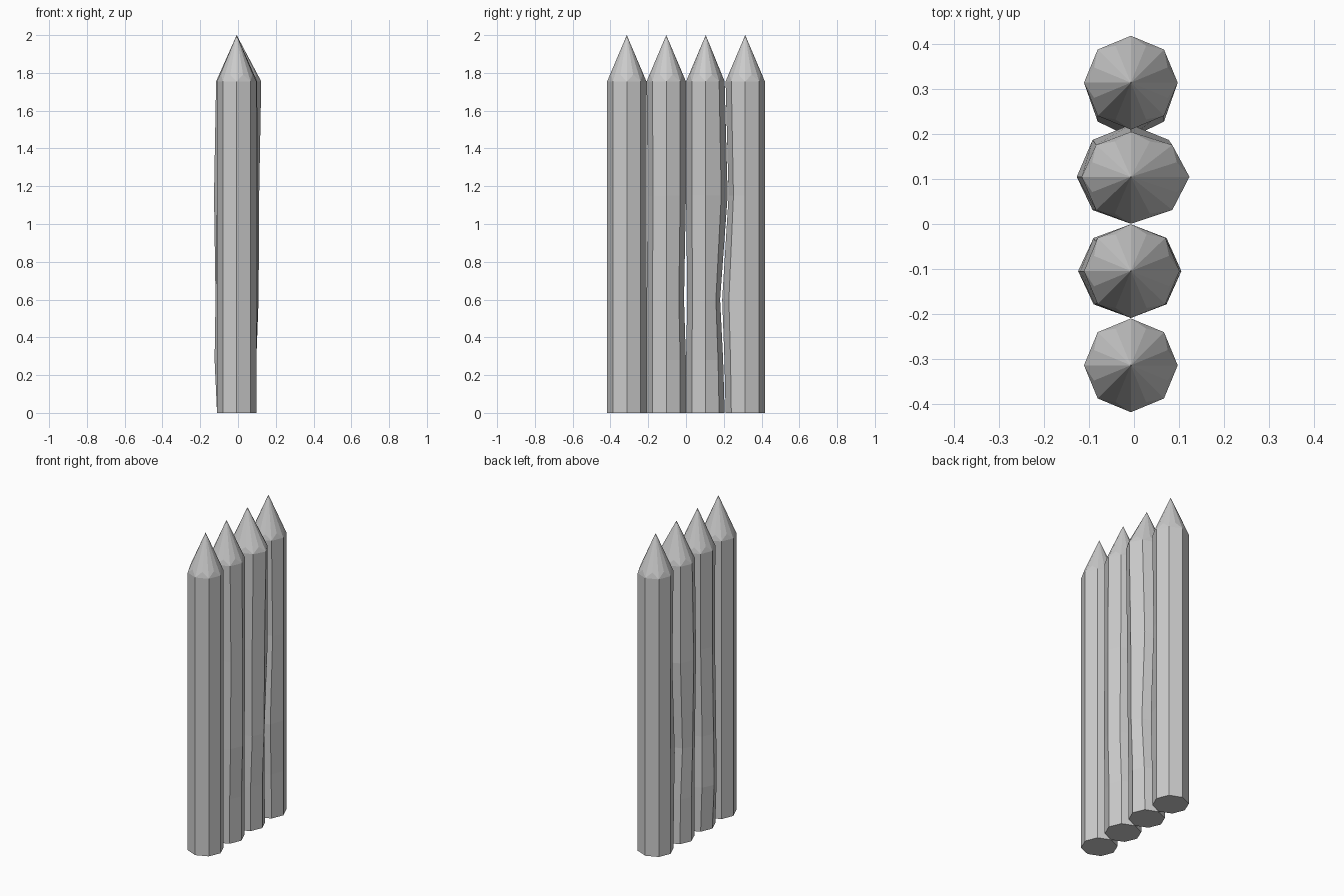
import bpy, bmesh
from math import sin, cos, tau
from mathutils import Vector

cube = bpy.data.objects.get("Cube")
if cube:
    bpy.data.objects.remove(cube)

grey = bpy.data.materials.new("plain grey")
grey.use_nodes = True
colour = (0.6, 0.6, 0.6, 1)
grey.diffuse_color = colour
grey.node_tree.nodes["Principled BSDF"].inputs["Base Color"].default_value = colour

CENTRE_X, SPACING, RADIUS, SIDES = -0.007, 0.209, 0.104, 8
LEVELS = (0, 0.28, 0.6, 1.15, 1.755)

# Surface wobble per stake: how far each side shifts at each level
WOBBLE = (
    {},
    {"-x": (0, -.013, -.008, 0, 0), "+x": (0, 0, .008, .008, .004),
     "-y": (0, 0, 0, .006, 0), "+y": (0, 0, -.01, 0, 0)},
    {"-x": (0, 0, -.008, -.016, -.005), "+x": (0, 0, .012, .015, .026),
     "-y": (0, 0, .006, 0, 0), "+y": (-.004, -.012, -.028, .012, -.004)},
    {"-y": (0, -.006, -.018, .016, 0)},
)
AXES = {"-x": Vector((-1, 0, 0)), "+x": Vector((1, 0, 0)),
        "-y": Vector((0, -1, 0)), "+y": Vector((0, 1, 0))}


def make_stake(name, y, wobble):
    bm = bmesh.new()
    rings = []
    # Eight-sided shaft
    for level, z in enumerate(LEVELS):
        ring = []
        for i in range(SIDES):
            d = Vector((cos(tau * i / SIDES), sin(tau * i / SIDES), 0))
            p = d * RADIUS
            for side, shifts in wobble.items():
                axis = AXES[side]
                p += Vector(map(abs, axis)) * shifts[level] * max(0, d.dot(axis))
            ring.append(bm.verts.new((p.x, p.y, z)))
        rings.append(ring)
    bm.faces.new(rings[0][::-1])
    for low, high in zip(rings, rings[1:]):
        for i in range(SIDES):
            j = (i + 1) % SIDES
            bm.faces.new((low[i], low[j], high[j], high[i]))

    # Sharpened tip with a scalloped lower edge
    top = rings[-1]
    apex = bm.verts.new((0, 0, 2))
    for i in range(SIDES):
        a, b = top[i], top[(i + 1) % SIDES]
        mid = (a.co + b.co) / 2 * 0.92
        peak = bm.verts.new((mid.x, mid.y, 1.79))
        bm.faces.new((a, b, peak))
        bm.faces.new((a, peak, apex))
        bm.faces.new((peak, b, apex))

    bmesh.ops.recalc_face_normals(bm, faces=bm.faces)
    mesh = bpy.data.meshes.new(name)
    bm.to_mesh(mesh)
    bm.free()
    mesh.materials.append(grey)
    stake = bpy.data.objects.new(name, mesh)
    stake.location = (CENTRE_X, y, 0)
    bpy.context.collection.objects.link(stake)


# Row of four stakes from front to back
for n, wobble in enumerate(WOBBLE):
    make_stake(f"stake_{n + 1}", (n - 1.5) * SPACING, wobble)
